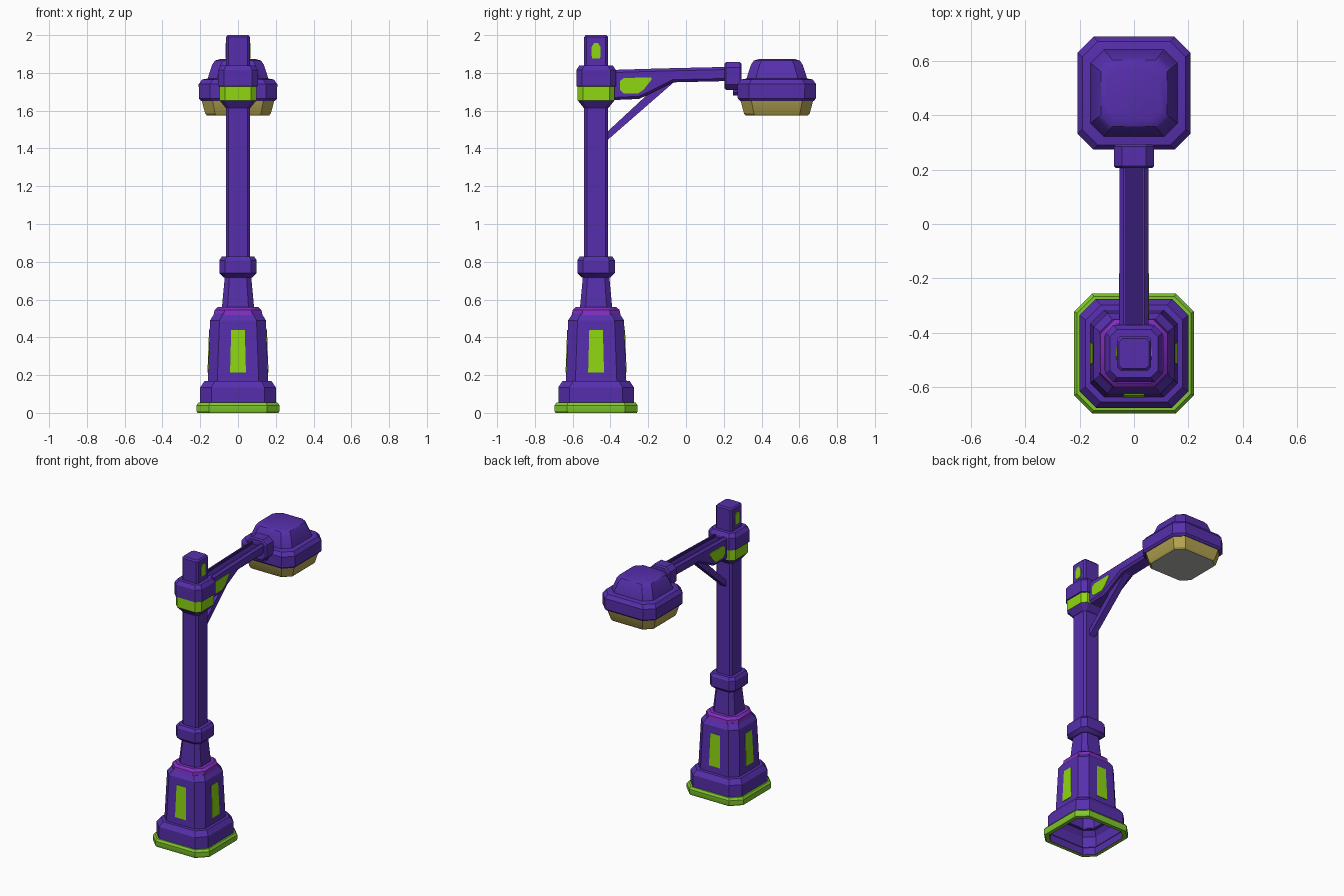
import bpy, bmesh, math
from mathutils import Vector, Matrix

if "Cube" in bpy.data.objects:
    bpy.data.objects.remove(bpy.data.objects["Cube"])


def lin(c):
    c /= 255
    return c / 12.92 if c <= 0.04045 else ((c + 0.055) / 1.055) ** 2.4


def mat(name, r, g, b):
    m = bpy.data.materials.new(name)
    m.diffuse_color = (lin(r), lin(g), lin(b), 1)
    m.use_nodes = True
    m.node_tree.nodes["Principled BSDF"].inputs["Base Color"].default_value = m.diffuse_color
    return m


PURPLE = mat("purple", 86, 47, 172)
DARK = mat("dark purple", 56, 28, 118)
MAGENTA = mat("magenta purple", 128, 46, 190)
GREEN = mat("lime green", 142, 214, 18)
RIM = mat("base rim green", 128, 200, 45)
GLASS = mat("lamp glass yellow", 182, 166, 82)
LIGHT = mat("lamp panel grey", 180, 180, 176)

PY = -0.476   # pole axis
HY = 0.481    # lamp head axis


def skin(name, rings, mats, face_mat=None, cap0=True, cap1=True, smooth=30):
    """Bridge a list of equal-length point rings into one object."""
    bm = bmesh.new()
    vr = [[bm.verts.new(p) for p in r] for r in rings]
    n = len(rings[0])
    for i in range(len(vr) - 1):
        for j in range(n):
            k = (j + 1) % n
            f = bm.faces.new((vr[i][j], vr[i][k], vr[i + 1][k], vr[i + 1][j]))
            f.material_index = face_mat(i, j) if face_mat else 0
    if cap0:
        f = bm.faces.new(vr[0][::-1])
        f.material_index = face_mat(-1, 0) if face_mat else 0
    if cap1:
        bm.faces.new(vr[-1])
    bmesh.ops.recalc_face_normals(bm, faces=bm.faces)
    me = bpy.data.meshes.new(name)
    bm.to_mesh(me)
    bm.free()
    for m in mats:
        me.materials.append(m)
    ob = bpy.data.objects.new(name, me)
    bpy.context.collection.objects.link(ob)
    bpy.ops.object.select_all(action='DESELECT')
    ob.select_set(True)
    bpy.context.view_layer.objects.active = ob
    bpy.ops.object.shade_smooth_by_angle(angle=math.radians(smooth))
    return ob


def octagon(h, c):
    a = h - c
    return [(h, -a), (h, a), (a, h), (-a, h), (-h, a), (-h, -a), (-a, -h), (a, -h)]


def tower(name, prof, cy, mats, **kw):
    """Chamfered-square column from (z, half width, corner chamfer)."""
    rings = [[(x, y + cy, z) for x, y in octagon(h, c)] for z, h, c in prof]
    return skin(name, rings, mats, **kw)


def plate(name, pts, normal, m, t=0.006):
    n = Vector(normal).normalized() * t / 2
    pts = [Vector(p) for p in pts]
    return skin(name, [[p - n for p in pts], [p + n for p in pts]], [m])


# hollow foot: green rim and open plinth
tower("base_rim", [(0.05, 0.19, 0.055), (0, 0.19, 0.055), (0, 0.215, 0.065), (0.01, 0.22, 0.066),
                   (0.04, 0.22, 0.066), (0.054, 0.21, 0.062), (0.054, 0.19, 0.055)],
      PY, [RIM, PURPLE], face_mat=lambda i, j: int(i == 0), cap0=False, cap1=False)
tower("base_plinth", [(0.05, 0.2, 0.06), (0.135, 0.2, 0.06), (0.168, 0.178, 0.055), (0.17, 0.158, 0.05)],
      PY, [PURPLE], cap0=False, cap1=False)

# tapered pedestal and its collar
tower("pedestal", [(0.165, 0.16, 0.05), (0.49, 0.148, 0.05), (0.525, 0.125, 0.045)],
      PY, [PURPLE], cap0=False)
tower("pedestal_collar", [(0.50, 0.133, 0.058), (0.545, 0.124, 0.052), (0.56, 0.108, 0.045)],
      PY, [MAGENTA])

# neck, ring and pole
tower("neck", [(0.55, 0.086, 0.03), (0.73, 0.069, 0.024)], PY, [PURPLE])
tower("neck_ring", [(0.718, 0.076, 0.024), (0.74, 0.099, 0.03), (0.808, 0.099, 0.03), (0.828, 0.086, 0.026)],
      PY, [PURPLE])
tower("pole", [(0.81, 0.063, 0.014), (1.65, 0.063, 0.014)], PY, [PURPLE])
tower("top_collar", [(1.615, 0.066, 0.02), (1.655, 0.098, 0.028), (1.728, 0.098, 0.028), (1.73, 0.105, 0.03),
                     (1.815, 0.105, 0.03), (1.84, 0.088, 0.026)],
      PY, [PURPLE, GREEN], face_mat=lambda i, j: int(i == 1))
tower("top_post", [(1.82, 0.063, 0.012), (1.99, 0.063, 0.012), (2.0, 0.055, 0.012)], PY, [PURPLE])

# pedestal windows on all four sides
for k in range(4):
    R = Matrix.Translation((0, PY, 0)) @ Matrix.Rotation(k * math.pi / 2, 4, 'Z')
    d = lambda z: 0.1605 - 0.037 * (z - 0.165)
    pts = [R @ Vector((x, -d(z), z)) for x, z in
           [(-0.042, 0.215), (0.042, 0.215), (0.036, 0.44), (-0.036, 0.44)]]
    plate(f"pedestal_window_{k}", pts, R.to_3x3() @ Vector((0, -1, 0.037)), GREEN)

# small lights on the post and green side panels on the arm
for s in (-1, 1):
    plate(f"post_light_{s}", [(s * 0.063, PY + y, 1.915 + z) for y, z in
          [(-0.02, -0.04), (0.02, -0.04), (0.024, -0.02), (0.024, 0.02),
           (0.012, 0.042), (-0.012, 0.042), (-0.024, 0.02), (-0.024, -0.02)]], (s, 0, 0), GREEN)
    plate(f"arm_panel_{s}", [(s * 0.053, y, z) for y, z in
          [(-0.33, 1.69), (-0.255, 1.69), (-0.225, 1.71), (-0.182, 1.765), (-0.185, 1.776),
           (-0.33, 1.773), (-0.35, 1.755), (-0.35, 1.71)]], (s, 0, 0), GREEN)


# arm with a groove along its top
def arm_ring(y, lo, hi, w=0.053, c=0.014, g=0.03, d=0.018):
    half = [(w - c, lo), (w, lo + c), (w, hi - c), (w - c, hi), (g, hi), (g, hi - d)]
    return [(x, y, z) for x, z in half] + [(-x, y, z) for x, z in reversed(half)]


skin("arm", [arm_ring(-0.41, 1.655, 1.815), arm_ring(-0.25, 1.662, 1.82), arm_ring(-0.22, 1.675, 1.821),
             arm_ring(-0.07, 1.75, 1.825), arm_ring(0.23, 1.757, 1.832)],
     [PURPLE, DARK], face_mat=lambda i, j: int(4 <= j <= 6))

# diagonal brace
bw = 0.022
skin("arm_brace", [[(x, y, z) for x, y, z in
                    ((-bw, -0.43, 1.432), (bw, -0.43, 1.432), (bw, -0.43, 1.476), (-bw, -0.43, 1.476))],
                   [(-bw, -0.05, 1.763), (bw, -0.05, 1.763), (bw, -0.11, 1.773), (-bw, -0.11, 1.773)]],
     [PURPLE])


# arm end sleeve and the short link into the lamp head
def sleeve(name, prof, zc):
    skin(name, [[(x, y, zc + z) for x, z in octagon(h, h * 0.4)] for y, h in prof], [PURPLE])


sleeve("arm_sleeve", [(0.205, 0.066), (0.213, 0.074), (0.285, 0.074), (0.294, 0.066)], 1.783)
sleeve("head_link", [(0.25, 0.04), (0.36, 0.04)], 1.72)

# lamp head: dome, skirt and glass
tower("head_dome", [(1.75, 0.165, 0.05), (1.785, 0.156, 0.048), (1.845, 0.136, 0.045),
                    (1.865, 0.122, 0.042), (1.873, 0.095, 0.034)], HY, [PURPLE], smooth=35)
tower("head_skirt", [(1.652, 0.196, 0.058), (1.665, 0.207, 0.06), (1.74, 0.208, 0.06),
                     (1.765, 0.19, 0.056), (1.772, 0.15, 0.045)], HY, [PURPLE])
tower("lamp_glass", [(1.575, 0.165, 0.05), (1.585, 0.174, 0.052), (1.66, 0.194, 0.058)],
      HY, [GLASS, LIGHT], face_mat=lambda i, j: int(i == -1))
